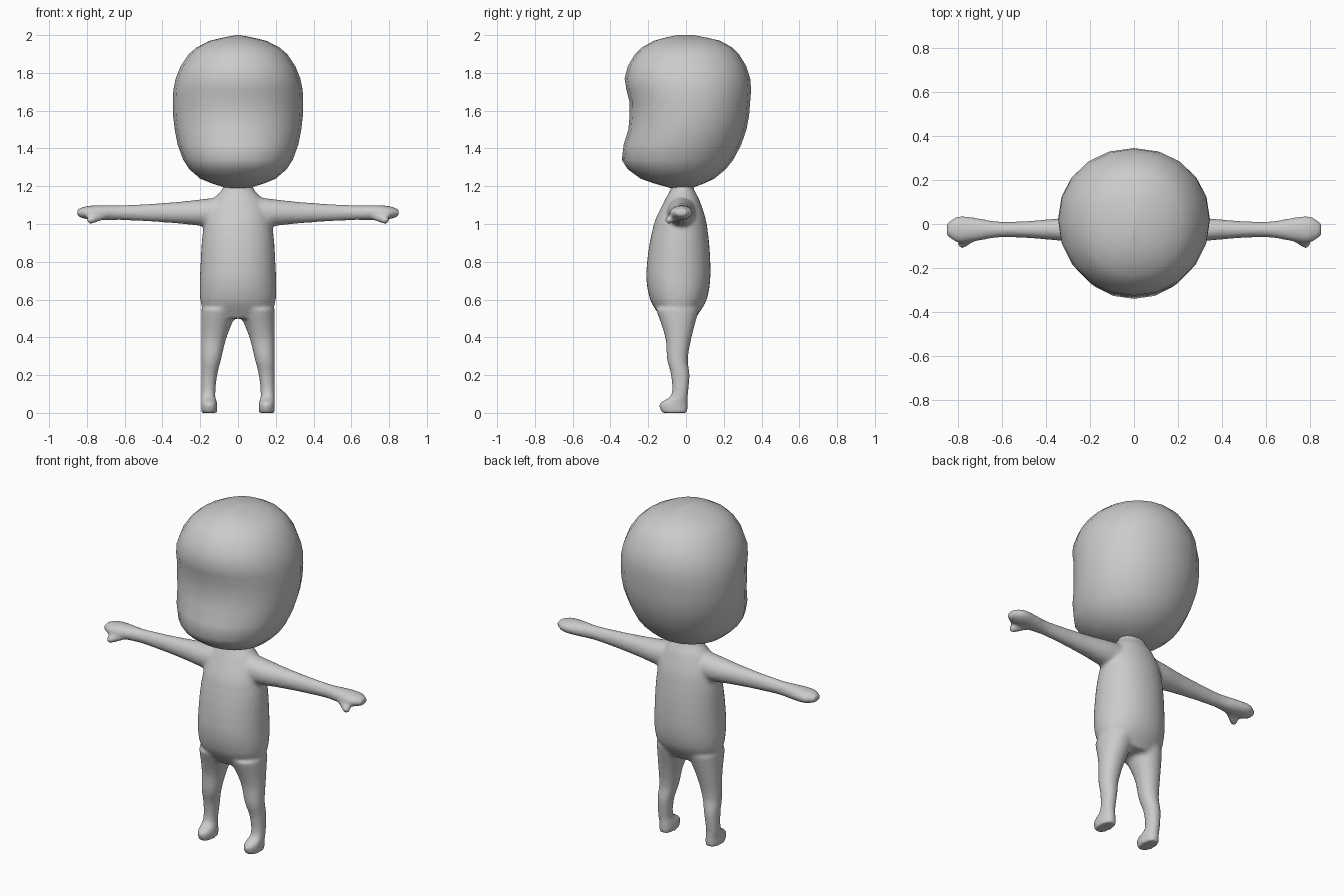
import bpy
import bmesh
import math
from mathutils import Vector

default_cube = bpy.data.objects.get("Cube")
if default_cube:
    bpy.data.objects.remove(default_cube, do_unlink=True)

# Single clay colour
clay = bpy.data.materials.new("plain_grey")
clay.use_nodes = True
colour = (0.6, 0.6, 0.6, 1)
clay.diffuse_color = colour
clay.node_tree.nodes["Principled BSDF"].inputs["Base Color"].default_value = colour


def signed_power(value, power):
    return math.copysign(abs(value) ** power, value)


def refine(stations, steps):
    """Insert smooth in-between stations with tangents taken from the neighbours."""
    points = [Vector(station) for station in stations]
    refined = []
    for index in range(len(points) - 1):
        start, end = points[index], points[index + 1]
        before = points[max(index - 1, 0)]
        after = points[min(index + 2, len(points) - 1)]
        for step in range(steps):
            t = step / steps
            tangent_in = (end - before) * (end[0] - start[0]) / (end[0] - before[0])
            tangent_out = (after - start) * (end[0] - start[0]) / (after[0] - start[0])
            ease = t * t * (3 - 2 * t)
            point = start.lerp(end, ease)
            point += tangent_in * (t * (1 - t) ** 2) - tangent_out * (t * t * (1 - t))
            refined.append(point)
    refined.append(points[-1])
    return refined


def loft(bm, rings, sides, power, place):
    """Skin closed rings given as (position, centre a, radius a, centre b, radius b)."""
    loops = []
    for position, centre_a, radius_a, centre_b, radius_b in rings:
        loop = []
        for i in range(sides):
            angle = math.tau * i / sides
            a = centre_a + radius_a * signed_power(math.cos(angle), 2 / power)
            b = centre_b + radius_b * signed_power(math.sin(angle), 2 / power)
            loop.append(bm.verts.new(place(position, a, b)))
        loops.append(loop)
    faces = [bm.faces.new(loops[0]), bm.faces.new(loops[-1])]
    for lower, upper in zip(loops, loops[1:]):
        for i in range(sides):
            j = (i + 1) % sides
            faces.append(bm.faces.new((lower[i], lower[j], upper[j], upper[i])))
    bmesh.ops.recalc_face_normals(bm, faces=faces)


def upright(position, a, b):
    return (a, b, position)


def trunk_rings(profile, steps):
    """Turn (height, half width, front, back) stations into centred rings."""
    return [(z, 0, width, (front + back) / 2, (back - front) / 2)
            for z, width, front, back in refine(profile, steps)]


def finish(name, bm):
    mesh = bpy.data.meshes.new(name)
    bm.to_mesh(mesh)
    bm.free()
    mesh.materials.append(clay)
    mesh.shade_smooth()
    obj = bpy.data.objects.new(name, mesh)
    bpy.context.collection.objects.link(obj)
    return obj


# Head: height, half width, front, back; the face dips in below the brow
head_profile = [
    (1.19, 0.06, -0.08, 0.03), (1.24, 0.2, -0.24, 0.15), (1.34, 0.29, -0.34, 0.25),
    (1.5, 0.335, -0.305, 0.32), (1.65, 0.345, -0.3, 0.34), (1.77, 0.33, -0.325, 0.34),
    (1.9, 0.26, -0.27, 0.28), (1.97, 0.15, -0.17, 0.18), (2, 0.01, -0.05, 0.04),
]
bm = bmesh.new()
loft(bm, trunk_rings(head_profile, 2), 20, 2.1, upright)
finish("head", bm)

# Torso and neck: height, half width, front, back
torso_profile = [
    (0.5, 0.17, -0.13, 0.05), (0.6, 0.2, -0.19, 0.11), (0.75, 0.2, -0.21, 0.13),
    (1, 0.18, -0.17, 0.11), (1.13, 0.13, -0.11, 0.07), (1.19, 0.08, -0.08, 0.04),
    (1.25, 0.08, -0.08, 0.04),
]
bm = bmesh.new()
loft(bm, trunk_rings(torso_profile, 4), 32, 2.1, upright)

# Leg and foot: height, inner edge, front, back; the outer edge runs straight down
leg_profile = [
    (0, 0.11, -0.13, 0.01), (0.05, 0.11, -0.14, 0.01), (0.09, 0.12, -0.08, 0.01),
    (0.2, 0.11, -0.08, 0.02), (0.28, 0.09, -0.1, 0.01), (0.4, 0.06, -0.11, 0.03),
    (0.55, 0, -0.16, 0.07),
]
outer = 0.195
leg_rings = [
    (z, (inner + outer) / 2, (outer - inner) / 2, (front + back) / 2, (back - front) / 2)
    for z, inner, front, back in refine(leg_profile, 4)
]

# Arm and mitten hand: distance out, half depth, half height around a straight axis
arm_profile = [
    (0.05, 0.08, 0.09), (0.2, 0.07, 0.07), (0.35, 0.05, 0.055), (0.6, 0.035, 0.04),
    (0.73, 0.055, 0.04), (0.8, 0.06, 0.035), (0.85, 0.03, 0.02),
]
arm_axis = (-0.025, 1.06)
arm_rings = [
    (x, arm_axis[0], depth, arm_axis[1], height)
    for x, depth, height in refine(arm_profile, 4)
]
thumb_base = Vector((0.7, -0.04, 1.05))
thumb_tip = Vector((0.78, -0.09, 1.02))

for side in (-1, 1):
    loft(bm, leg_rings, 24, 2.1, lambda z, a, b: (a * side, b, z))
    loft(bm, arm_rings, 24, 2, lambda x, a, b: (x * side, a, b))
    # Thumb: overlapping balls from the palm to the tip
    for step in range(8):
        centre = thumb_base.lerp(thumb_tip, step / 7)
        centre.x *= side
        ball = bmesh.ops.create_uvsphere(bm, u_segments=12, v_segments=8, radius=0.022)
        bmesh.ops.translate(bm, verts=ball["verts"], vec=centre)
body = finish("body", bm)

# Fuse limbs and torso into one soft skin
fuse = body.modifiers.new("fuse", "REMESH")
fuse.mode = "VOXEL"
fuse.voxel_size = 0.01
fuse.use_smooth_shade = True
soften = body.modifiers.new("soften", "SMOOTH")
soften.factor = 0.5
soften.iterations = 8
